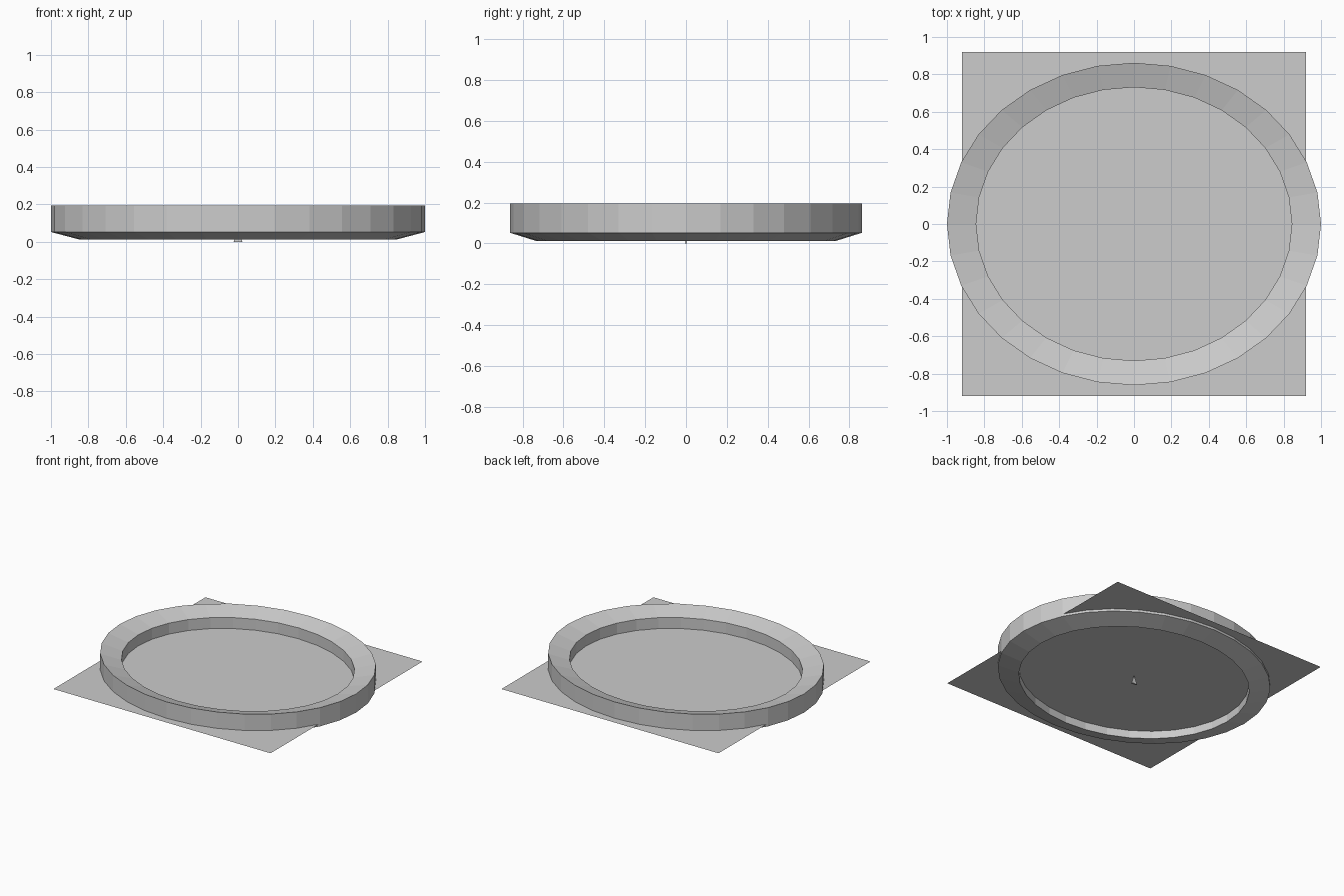
import bpy
import math

if "Cube" in bpy.data.objects:
    bpy.data.objects.remove(bpy.data.objects["Cube"])

grey = bpy.data.materials.new("light grey")
grey.diffuse_color = (0.604, 0.604, 0.604, 1)
grey.use_nodes = True
grey.node_tree.nodes["Principled BSDF"].inputs["Base Color"].default_value = grey.diffuse_color


def make(name, verts, faces):
    mesh = bpy.data.meshes.new(name)
    mesh.from_pydata(verts, [], faces)
    mesh.materials.append(grey)
    obj = bpy.data.objects.new(name, mesh)
    bpy.context.collection.objects.link(obj)
    return obj


# Oval rim: a slanted four-sided section (x radius, y radius, z) swept round 32 steps
SIDES = 32
section = [(1.0, 0.862, 0.052), (1.0, 0.862, 0.195),
           (0.844, 0.731, 0.154), (0.844, 0.731, 0.011)]
n = len(section)
verts, faces = [], []
for i in range(SIDES):
    a = 2 * math.pi * i / SIDES
    verts += [(rx * math.cos(a), ry * math.sin(a), z) for rx, ry, z in section]
    for j in range(n):
        k, m = (i + 1) % SIDES, (j + 1) % n
        faces.append((i * n + j, k * n + j, k * n + m, i * n + m))
make("oval_rim", verts, faces)

# Thin square sheet that fills the rim and pokes out at the corners
S, Z = 0.919, 0.07
make("square_sheet", [(-S, -S, Z), (S, -S, Z), (S, S, Z), (-S, S, Z)], [(0, 1, 2, 3)])

# Tiny wedge hanging under the middle of the sheet
w, d = 0.023, 0.006
make("centre_wedge",
     [(-w, -d, 0), (w, -d, 0), (w, d, 0), (-w, d, 0), (0, 0, Z)],
     [(3, 2, 1, 0), (0, 1, 4), (1, 2, 4), (2, 3, 4), (3, 0, 4)])
